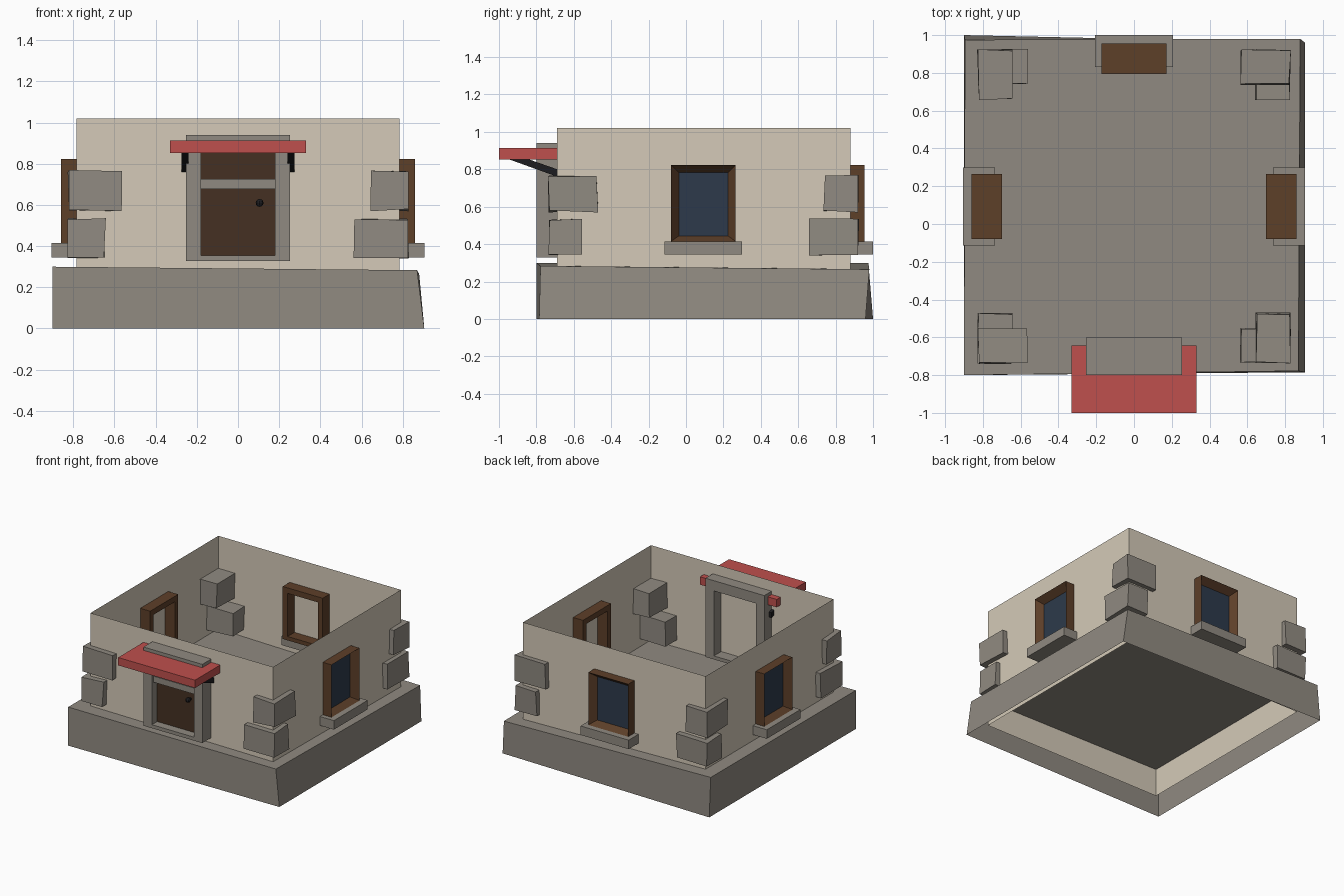
import bpy, random
from math import pi
from mathutils import Matrix, Vector

if "Cube" in bpy.data.objects:
    bpy.data.objects.remove(bpy.data.objects["Cube"])

random.seed(4)


def mat(name, r, g, b):
    m = bpy.data.materials.new(name)
    m.diffuse_color = (r, g, b, 1)
    m.use_nodes = True
    m.node_tree.nodes["Principled BSDF"].inputs["Base Color"].default_value = m.diffuse_color
    return m


STONE = mat("stone", .28, .255, .22)
PLASTER = mat("plaster", .66, .59, .48)
WOOD = mat("wood", .11, .05, .022)
DARK_WOOD = mat("dark_wood", .06, .03, .016)
GLASS = mat("glass", .026, .042, .07)
RED = mat("red_paint", .52, .08, .075)
IRON = mat("iron", .012, .012, .014)


def mesh(name, verts, faces, material, matrix=None):
    me = bpy.data.meshes.new(name)
    me.from_pydata([tuple(v) for v in verts], [], faces)
    me.materials.append(material)
    ob = bpy.data.objects.new(name, me)
    bpy.context.collection.objects.link(ob)
    if matrix:
        ob.matrix_world = matrix
    return ob


SIDES = [(0, 1, 5, 4), (1, 2, 6, 5), (2, 3, 7, 6), (3, 0, 4, 7)]
CAPS = [(3, 2, 1, 0), (4, 5, 6, 7)]


def box(name, x, y, z, material, matrix=None, jitter=0):
    pts = [Vector((a, b, c)) for c in z
           for a, b in ((x[0], y[0]), (x[1], y[0]), (x[1], y[1]), (x[0], y[1]))]
    pts = [p + Vector([random.uniform(-jitter, jitter) for _ in range(3)]) for p in pts]
    return mesh(name, pts, SIDES + CAPS, material, matrix)


def ring(name, loops, material, matrix=None):
    """Closed frame skinned through rectangular loops (u0, u1, z0, z1, depth)."""
    v, f, n = [], [], len(loops)
    for u0, u1, z0, z1, d in loops:
        v += [(u0, d, z0), (u1, d, z0), (u1, d, z1), (u0, d, z1)]
    for i in range(n):
        a, b = 4 * i, 4 * ((i + 1) % n)
        for k in range(4):
            j = (k + 1) % 4
            f.append((a + k, a + j, b + j, b + k))
    return mesh(name, v, f, material, matrix)


# Foundation: uneven, open underneath
mesh("foundation",
     [(-.9, -.8, 0), (.905, -.785, 0), (.905, .96, 0), (-.9, 1, 0),
      (-.9, -.8, .3), (.87, -.778, .283), (.88, .98, .265), (-.895, .975, .3)],
     SIDES + CAPS[1:], STONE)

# Walls: single open shell
X, Y0, Y1 = .785, -.69, .88
mesh("walls", [(x, y, z) for z in (.08, 1.02)
               for x, y in ((-X, Y0), (X, Y0), (X, Y1), (-X, Y1))], SIDES, PLASTER)

# Corner stones: alternate long in x and long in y
for sx, sy in ((-1, -1), (1, -1), (1, 1), (-1, 1)):
    cx, cy = sx * .825, (-.735 if sy < 0 else .92)
    for level, z in enumerate(((.345, .532), (.575, .765))):
        long_x = (sx * sy < 0) == (level == 0)
        lx, ly = (.258, .182) if long_x else (.178, .26)
        box("corner_stone", sorted((cx, cx - sx * lx)), sorted((cy, cy - sy * ly)),
            z, STONE, jitter=.006)


# Windows: local -y points outward, origin on the wall plane
def window(x, y, angle):
    m = Matrix.Translation((x, y, 0)) @ Matrix.Rotation(angle, 4, 'Z')
    ring("window_frame", [(-.172, .172, .415, .823, .085),
                          (-.172, .172, .415, .823, -.075),
                          (-.13, .13, .445, .78, -.02),
                          (-.13, .13, .445, .78, .085)], WOOD, m)
    box("window_pane", (-.135, .135), (-.022, -.012), (.44, .785), GLASS, m)
    box("window_sill", (-.207, .207), (-.12, .05), (.345, .415), STONE, m)


window(X, .093, pi / 2)
window(-X, .093, -pi / 2)
window(0, Y1, pi)

# Door with stone surround
ring("door_surround", [(-.253, .253, .328, .94, -.6), (-.253, .253, .328, .94, -.8),
                       (-.18, .18, .355, .86, -.8), (-.18, .18, .355, .86, -.6)], STONE)
box("door", (-.18, .18), (-.735, -.7), (.355, .86), DARK_WOOD)
box("door_crossbar", (-.18, .18), (-.78, -.7), (.678, .725), STONE)
bpy.ops.mesh.primitive_uv_sphere_add(segments=8, ring_count=6, radius=.019,
                                     location=(.105, -.765, .61))
knob = bpy.context.object
knob.name = "door_knob"
knob.data.materials.append(IRON)
box("door_knob_stem", (.097, .113), (-.76, -.73), (.602, .618), IRON)

# Awning and its slanted brackets
box("awning", (-.33, .33), (-1, -.643), (.853, .914), RED)
for s in (-1, 1):
    x0, x1 = sorted((s * .24, s * .275))
    prof = [(-.965, .86), (-.66, .75), (-.66, .79), (-.86, .86)]
    mesh("awning_bracket", [(x, y, z) for x in (x0, x1) for y, z in prof],
         SIDES + CAPS, IRON)
